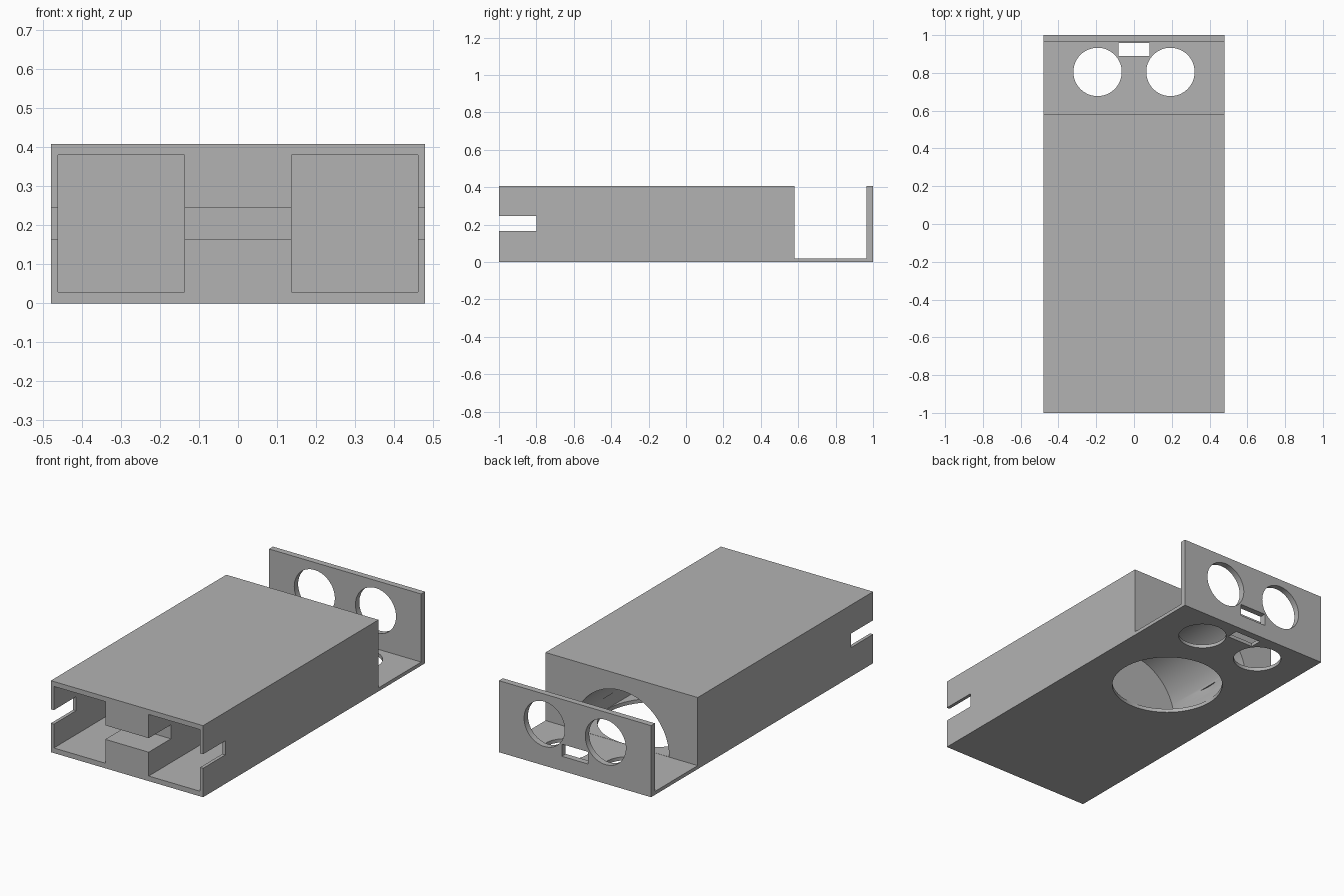
import bpy, bmesh, math
from mathutils import Matrix, Vector

if "Cube" in bpy.data.objects:
    bpy.data.objects.remove(bpy.data.objects["Cube"], do_unlink=True)

grey = bpy.data.materials.new("plain grey")
grey.use_nodes = True
grey.diffuse_color = (0.45, 0.45, 0.45, 1)
grey.node_tree.nodes["Principled BSDF"].inputs["Base Color"].default_value = grey.diffuse_color


def make_object(name, bm):
    bmesh.ops.recalc_face_normals(bm, faces=bm.faces)
    mesh = bpy.data.meshes.new(name)
    bm.to_mesh(mesh)
    bm.free()
    mesh.materials.append(grey)
    obj = bpy.data.objects.new(name, mesh)
    bpy.context.collection.objects.link(obj)
    return obj


def extrude(name, points, depth):
    """Extrude a closed outline of 3D points along a vector."""
    bm = bmesh.new()
    face = bm.faces.new([bm.verts.new(p) for p in points])
    new = bmesh.ops.extrude_face_region(bm, geom=[face])["geom"]
    verts = [v for v in new if isinstance(v, bmesh.types.BMVert)]
    bmesh.ops.translate(bm, verts=verts, vec=Vector(depth))
    return make_object(name, bm)


def box(name, x0, x1, y0, y1, z0, z1):
    outline = [(x0, y0, z0), (x1, y0, z0), (x1, y1, z0), (x0, y1, z0)]
    return extrude(name, outline, (0, 0, z1 - z0))


def rod(name, centre, radius, depth, axis):
    bm = bmesh.new()
    turn = Matrix.Rotation(math.pi / 2, 4, "X") if axis == "Y" else Matrix()
    bmesh.ops.create_cone(bm, cap_ends=True, segments=64, radius1=radius, radius2=radius,
                          depth=depth, matrix=Matrix.Translation(centre) @ turn)
    return make_object(name, bm)


half, height, floor = 0.48, 0.408, 0.02
back, plate = 0.58, 0.965          # rear of the body, inner face of the back plate
slot_end, slot_low, slot_high = -0.8, 0.165, 0.245

# Side outline: body with front slot, open tray and back plate
side = [(-1, 0), (1, 0), (1, height), (plate, height), (plate, floor), (back, floor),
        (back, height), (-1, height), (-1, slot_high), (slot_end, slot_high),
        (slot_end, slot_low), (-1, slot_low)]
housing = extrude("housing", [(-half, y, z) for y, z in side], (2 * half, 0, 0))

cutters = []

# Front compartments, and round holes in the tray and the back plate
for s in (-1, 1):
    x0, x1 = sorted((s * 0.137, s * 0.461))
    cutters.append(box("compartment_cutter", x0, x1, -1.1, -0.06, 0.029, 0.38))
    cutters.append(rod("tray_hole_cutter", (s * 0.193, 0.805, 0), 0.128, 0.2, "Z"))
    cutters.append(rod("plate_hole_cutter", (s * 0.193, 1, 0.237), 0.128, 0.2, "Y"))

# Small rectangular openings between the round holes
cutters.append(box("tray_slot_cutter", -0.083, 0.083, 0.89, 0.958, -0.1, 0.1))
cutters.append(box("plate_slot_cutter", -0.083, 0.083, 0.9, 1.1, 0.083, 0.152))

# Arched rear chamber and the round opening beneath it
arc = [math.pi * i / 40 for i in range(41)]
cutters.append(extrude("chamber_cutter",
                       [(0.3 * math.cos(a), -0.02, 0.021 + 0.298 * math.sin(a)) for a in arc],
                       (0, 0.65, 0)))
cutters.append(rod("floor_opening_cutter", (0, 0.28, 0), 0.297, 0.2, "Z"))

bpy.ops.object.select_all(action="DESELECT")
bpy.context.view_layer.objects.active = housing
housing.select_set(True)
for cutter in cutters:
    mod = housing.modifiers.new("cut", "BOOLEAN")
    mod.operation, mod.solver, mod.object = "DIFFERENCE", "EXACT", cutter
    bpy.ops.object.modifier_apply(modifier=mod.name)
    bpy.data.objects.remove(cutter, do_unlink=True)

bpy.ops.object.shade_smooth_by_angle(angle=math.radians(30))
